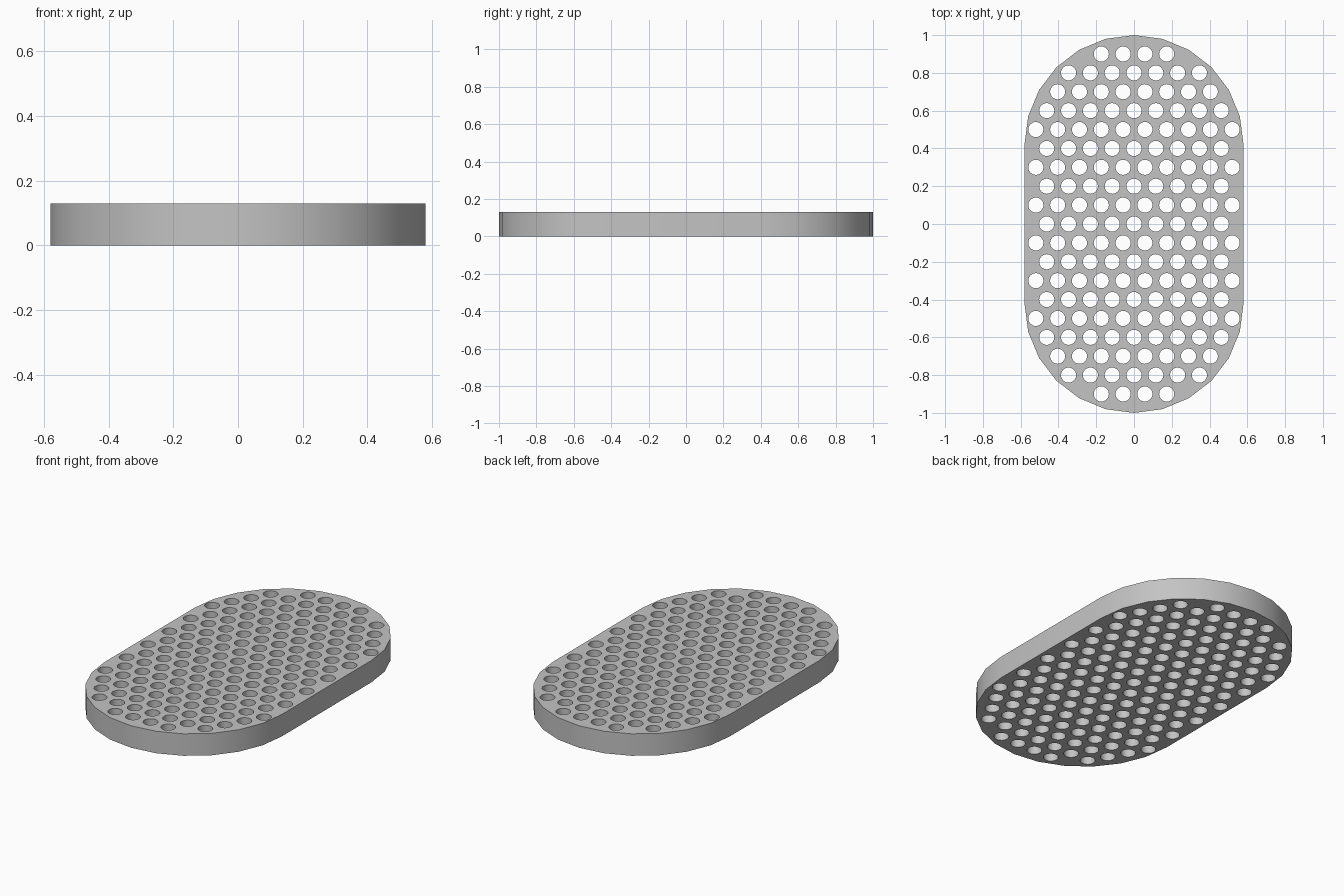
import bpy
import bmesh
from math import sin, cos, pi, radians, hypot, sqrt

cube = bpy.data.objects.get("Cube")
if cube:
    bpy.data.objects.remove(cube, do_unlink=True)

RADIUS = 0.58              # end radius and half width
END_Y = 1 - RADIUS         # centre of each rounded end
THICKNESS = 0.13
HOLE_RADIUS = 0.04
ROW_STEP = 0.1
COLUMN_STEP = 2 * ROW_STEP / sqrt(3)
HOLE_LIMIT = 0.54          # hole centres stay this close to the middle line

grey = bpy.data.materials.new("grey")
grey.use_nodes = True
colour = (0.55, 0.55, 0.55, 1)
grey.diffuse_color = colour
grey.node_tree.nodes["Principled BSDF"].inputs["Base Color"].default_value = colour


def arc(cx, cy, r, start, end, steps):
    angles = [start + (end - start) * i / steps for i in range(steps + 1)]
    return [(cx + r * cos(a), cy + r * sin(a)) for a in angles]


def add_loop(curve, points):
    spline = curve.splines.new("POLY")
    spline.points.add(len(points) - 1)
    for p, (x, y) in zip(spline.points, points):
        p.co = (x, y, 0, 1)
    spline.use_cyclic_u = True


# Filled profile: rounded outline with a staggered grid of holes
curve = bpy.data.curves.new("perforated_plate", "CURVE")
curve.dimensions = "2D"
curve.fill_mode = "BOTH"
curve.extrude = THICKNESS / 2
add_loop(curve, arc(0, END_Y, RADIUS, 0, pi, 12)
         + arc(0, -END_Y, RADIUS, pi, 2 * pi, 12))

for row in range(-9, 10):
    y = row * ROW_STEP
    offset = COLUMN_STEP / 2 if row % 2 else 0
    for column in range(-6, 6):
        x = column * COLUMN_STEP + offset
        if hypot(x, max(abs(y) - END_Y, 0)) < HOLE_LIMIT:
            add_loop(curve, arc(x, y, HOLE_RADIUS, 0, 2 * pi, 24)[:-1])

plate = bpy.data.objects.new("perforated_plate", curve)
bpy.context.collection.objects.link(plate)
bpy.ops.object.select_all(action="DESELECT")
plate.select_set(True)
bpy.context.view_layer.objects.active = plate
bpy.ops.object.convert(target="MESH")
plate = bpy.context.object
plate.name = "perforated_plate"

# Weld the caps to the walls and rest the plate on the ground
bm = bmesh.new()
bm.from_mesh(plate.data)
bmesh.ops.remove_doubles(bm, verts=bm.verts, dist=0.0001)
bmesh.ops.recalc_face_normals(bm, faces=bm.faces)
bmesh.ops.translate(bm, verts=bm.verts, vec=(0, 0, THICKNESS / 2))
bm.to_mesh(plate.data)
bm.free()

plate.data.materials.clear()
plate.data.materials.append(grey)
bpy.ops.object.shade_smooth_by_angle(angle=radians(30))
